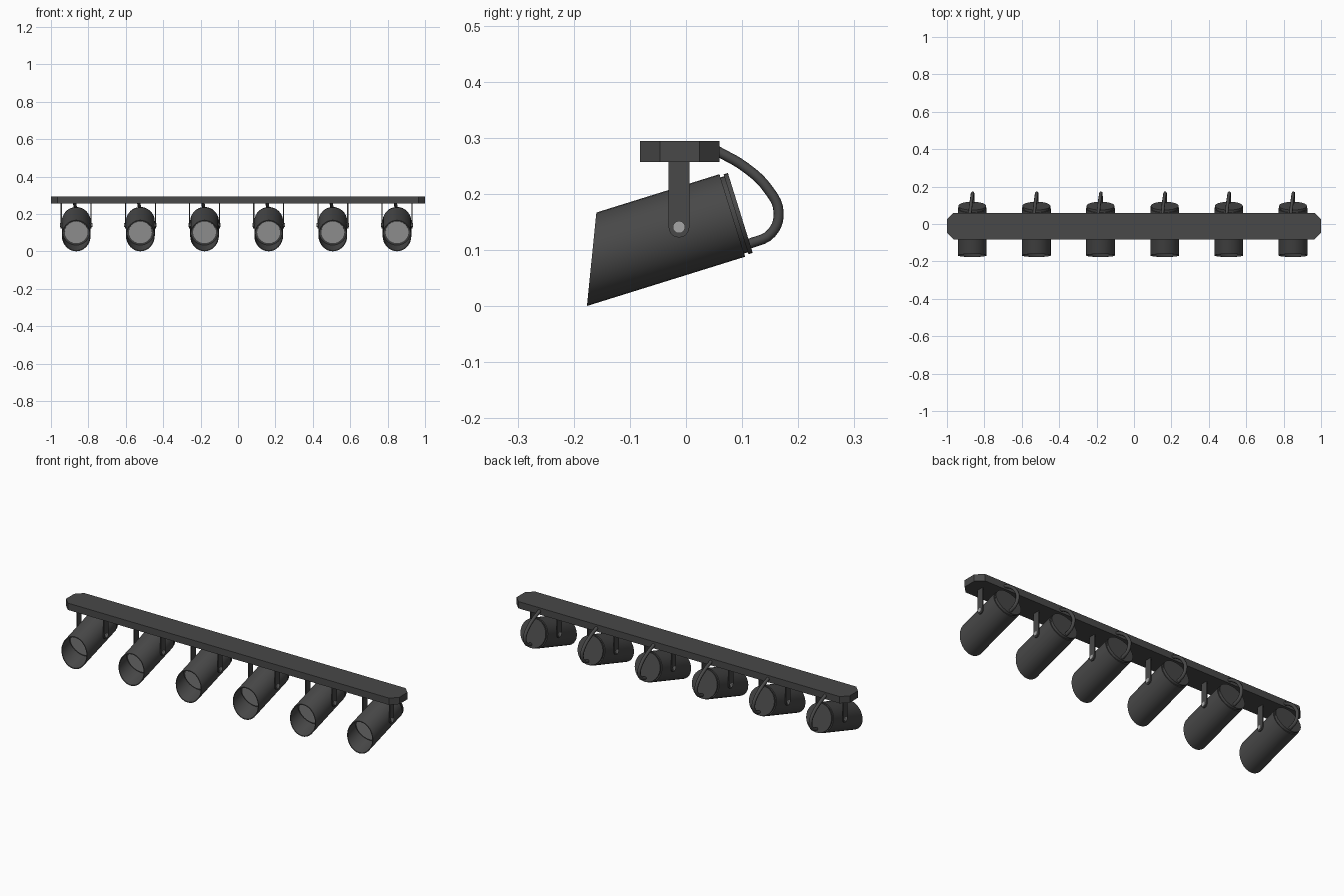
import bpy, bmesh
from math import sin, cos, pi, radians
from mathutils import Matrix, Vector

cube = bpy.data.objects.get("Cube")
if cube:
    bpy.data.objects.remove(cube)


def material(name, grey):
    m = bpy.data.materials.new(name)
    m.use_nodes = True
    color = (grey, grey, grey, 1)
    m.diffuse_color = color
    m.node_tree.nodes["Principled BSDF"].inputs["Base Color"].default_value = color
    return m


DARK = material("charcoal", 0.065)
LIGHT = material("light grey", 0.38)
TILT = radians(17.3)
PIVOT = Vector((0, -0.013, 0.132))
ARM_PIVOT = (-0.0125, 0.141)


def finish(name, bm, mat, smooth=True):
    bmesh.ops.recalc_face_normals(bm, faces=bm.faces)
    me = bpy.data.meshes.new(name)
    bm.to_mesh(me)
    bm.free()
    me.materials.append(mat)
    ob = bpy.data.objects.new(name, me)
    bpy.context.collection.objects.link(ob)
    if smooth:
        bpy.ops.object.select_all(action='DESELECT')
        ob.select_set(True)
        bpy.context.view_layer.objects.active = ob
        bpy.ops.object.shade_smooth_by_angle(angle=radians(35))
    return ob


def revolve(name, profile, mat, x, segs=32):
    """Spin (radius, depth, slant) points round the tilted lamp axis."""
    bm = bmesh.new()
    rings = []
    for r, depth, slant in profile:
        ring = []
        for i in range(segs):
            a = 2 * pi * i / segs
            ring.append(bm.verts.new((r * sin(a), depth + slant * r * cos(a), r * cos(a))))
        rings.append(ring)
    for a, b in zip(rings, rings[1:]):
        for i in range(segs):
            j = (i + 1) % segs
            bm.faces.new((a[i], a[j], b[j], b[i]))
    bm.faces.new(rings[0])
    bm.faces.new(rings[-1])
    place = Matrix.Translation(PIVOT + Vector((x, 0, 0))) @ Matrix.Rotation(TILT, 4, 'X')
    bm.transform(place)
    return finish(name, bm, mat)


def prism(name, points, offset, mat, smooth=False):
    """Extrude a flat outline along the offset vector."""
    bm = bmesh.new()
    face = bm.faces.new([bm.verts.new(p) for p in points])
    new = bmesh.ops.extrude_face_region(bm, geom=[face])["geom"]
    bmesh.ops.translate(bm, vec=offset, verts=[v for v in new if isinstance(v, bmesh.types.BMVert)])
    return finish(name, bm, mat, smooth)


def arc(x, radius, start, end, steps):
    """Points on a circle round the arm pivot."""
    return [(x, ARM_PIVOT[0] + radius * cos(start + (end - start) * i / steps),
             ARM_PIVOT[1] + radius * sin(start + (end - start) * i / steps))
            for i in range(steps + 1)]


# Ceiling rail with chamfered ends
y0, y1, c = -0.082, 0.06, 0.036
outline = [(-1, y0 + c), (-1 + c, y0), (1 - c, y0), (1, y0 + c),
           (1, y1 - c), (1 - c, y1), (-1 + c, y1), (-1, y1 - c)]
prism("ceiling_rail", [(x, y, 0.257) for x, y in outline], (0, 0, 0.037), DARK)

# Housing: back cap, groove, outer wall, slanted mouth, inner wall, lamp seat
housing = [(0.0745, 0.115, 0), (0.0745, 0.107, 0), (0.071, 0.107, 0), (0.071, 0.100, 0),
           (0.077, 0.100, 0), (0.077, -0.1625, 0.426), (0.073, -0.1625, 0.426),
           (0.073, -0.095, 0)]
lens = [(0.0615, -0.094, 0), (0.0615, -0.099, 0)]
cable_path = [(-0.012, 0.055, 0.277), (-0.007, 0.105, 0.248), (-0.001, 0.146, 0.209),
              (0.002, 0.165, 0.168), (0.003, 0.152, 0.130), (0.003, 0.110, 0.110)]

for n in range(6):
    x = -0.865 + 0.343 * n
    tag = f"_{n + 1}"
    revolve("lamp_housing" + tag, housing, DARK, x)
    revolve("lamp_lens" + tag, lens, LIGHT, x, 24)

    # Bracket arms with rounded ends, and pivot screws
    for side, word in ((1, "left"), (-1, "right")):
        ax = x + side * 0.077
        points = arc(ax, 0.0185, pi, 2 * pi, 12)
        points = [(ax, points[0][1], 0.258)] + points + [(ax, points[-1][1], 0.258)]
        prism(f"{word}_arm{tag}", points, (side * 0.006, 0, 0), DARK, True)
        prism(f"{word}_screw{tag}", arc(x + side * 0.07, 0.011, 0, 2 * pi * 15 / 16, 15),
              (side * 0.0165, 0, 0), LIGHT, True)

    # Power cable from the rail to the back cap
    cu = bpy.data.curves.new("power_cable" + tag, 'CURVE')
    cu.dimensions = '3D'
    cu.bevel_depth = 0.009
    cu.bevel_resolution = 2
    cu.resolution_u = 5
    cu.use_fill_caps = True
    sp = cu.splines.new('BEZIER')
    sp.bezier_points.add(len(cable_path) - 1)
    for p, co in zip(sp.bezier_points, cable_path):
        p.co = (co[0] + x, co[1], co[2])
        p.handle_left_type = p.handle_right_type = 'AUTO'
    cu.materials.append(DARK)
    cable = bpy.data.objects.new("power_cable" + tag, cu)
    bpy.context.collection.objects.link(cable)
    bpy.ops.object.select_all(action='DESELECT')
    cable.select_set(True)
    bpy.context.view_layer.objects.active = cable
    bpy.ops.object.convert(target='MESH')
    bpy.ops.object.shade_smooth_by_angle(angle=radians(50))
